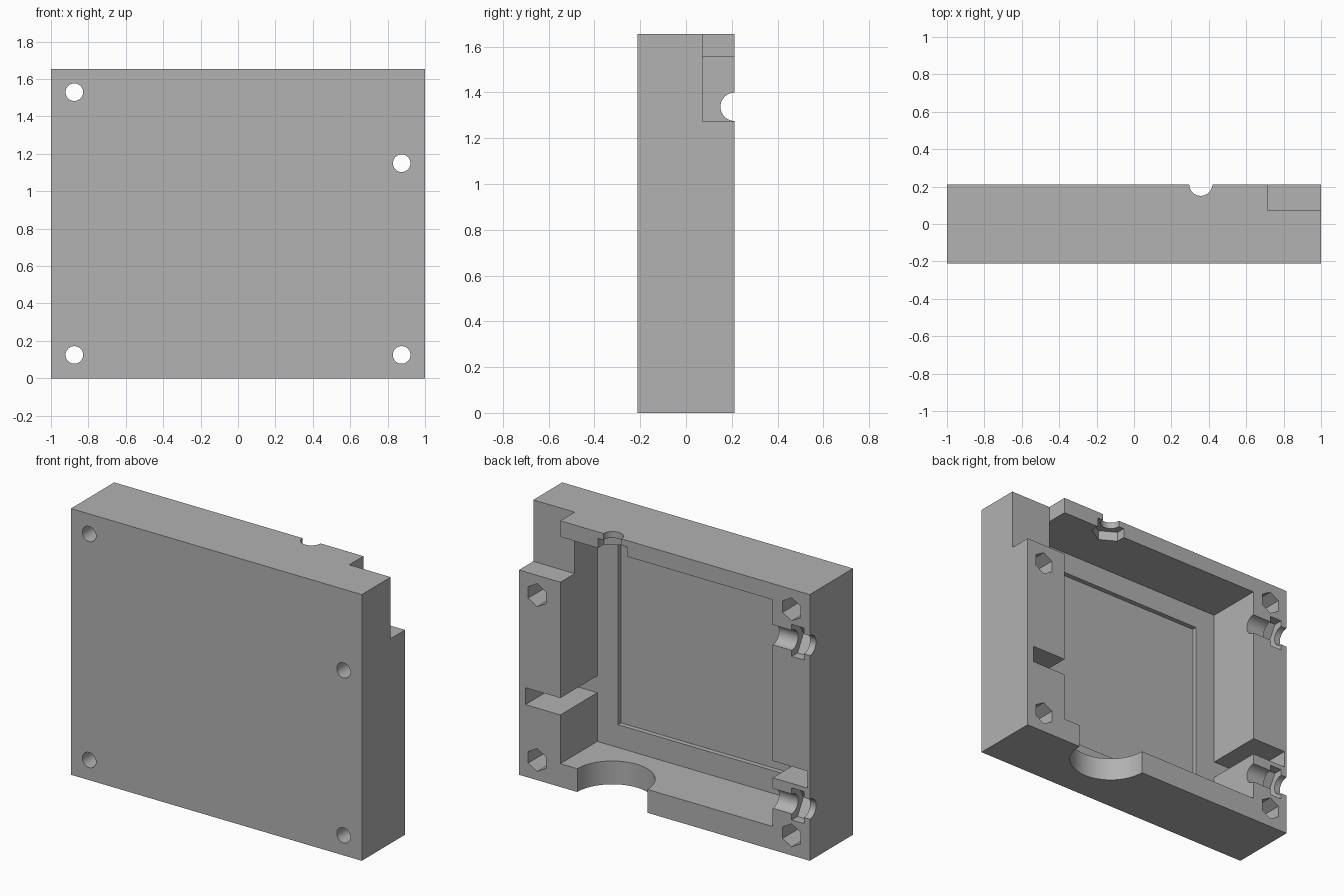
import bpy, bmesh, math
from mathutils import Vector

if "Cube" in bpy.data.objects:
    bpy.data.objects.remove(bpy.data.objects["Cube"], do_unlink=True)

X, Y, Z = Vector((1, 0, 0)), Vector((0, 1, 0)), Vector((0, 0, 1))
BACK, TOP = 0.2125, 1.655
FLOOR = -0.15

grey = bpy.data.materials.new("plain grey")
grey.use_nodes = True
colour = (0.445, 0.445, 0.445, 1)
grey.diffuse_color = colour
grey.node_tree.nodes["Principled BSDF"].inputs["Base Color"].default_value = colour


def finish(name, bm):
    bmesh.ops.recalc_face_normals(bm, faces=bm.faces)
    mesh = bpy.data.meshes.new(name)
    bm.to_mesh(mesh)
    bm.free()
    mesh.materials.append(grey)
    ob = bpy.data.objects.new(name, mesh)
    bpy.context.collection.objects.link(ob)
    return ob


def box(name, low, high):
    bm = bmesh.new()
    bmesh.ops.create_cube(bm, size=1)
    for v in bm.verts:
        v.co = Vector([a + (b - a) * (c + 0.5) for a, b, c in zip(low, high, v.co)])
    return finish(name, bm)


def prism(name, start, axis, length, radius, sides, point):
    """Regular prism along an axis with one corner towards point."""
    bm = bmesh.new()
    side = axis.cross(point)
    ring = []
    for i in range(sides):
        a = math.tau * i / sides
        ring.append(bm.verts.new(Vector(start) + radius * (math.cos(a) * point + math.sin(a) * side)))
    face = bm.faces.new(ring)
    ext = bmesh.ops.extrude_face_region(bm, geom=[face])
    new = [g for g in ext["geom"] if isinstance(g, bmesh.types.BMVert)]
    bmesh.ops.translate(bm, verts=new, vec=axis * length)
    return finish(name, bm)


case = box("enclosure_half", (-1, -BACK, 0), (1, BACK, TOP))

# Main cavity, shallow floor recess, cross slot and corner notch
cutters = [
    box("cavity_cutter", (-0.745, FLOOR, 0.145), (0.715, 0.4, 1.555)),
    box("recess_cutter", (-0.605, FLOOR - 0.03, 0.287), (0.573, 0, 1.42)),
    box("slot_cutter", (-0.985, FLOOR, 0.448), (0.955, 0.4, 0.553)),
    box("notch_cutter", (0.715, 0.072, 1.273), (1.2, 0.4, 1.9)),
]

# Screw holes with hexagonal nut pockets at the back
for x, z in ((-0.875, 1.53), (-0.875, 0.125), (0.875, 0.125), (0.875, 1.15)):
    cutters.append(prism("screw_cutter", (x, -0.4, z), Y, 0.8, 0.047, 32, Z))
    cutters.append(prism("nut_cutter", (x, BACK - 0.2, z), Y, 0.4, 0.0715, 6, Z))

# Side cable channels with hexagonal nut pockets
for z in (1.337, 0.32):
    cutters.append(prism("channel_cutter", (-1.2, BACK, z), X, 0.6, 0.062, 40, -Y))
    cutters.append(prism("gland_cutter", (-0.959, BACK, z), X, 0.083, 0.115, 6, -Y))

# Top channel with its pocket, and the round opening through the bottom wall
cutters.append(prism("channel_cutter", (0.357, BACK, 1.5), Z, 0.4, 0.062, 40, -Y))
cutters.append(prism("gland_cutter", (0.357, BACK, 1.53), Z, 0.085, 0.115, 6, -Y))
cutters.append(prism("opening_cutter", (0.358, BACK, -0.1), Z, 0.3, 0.241, 64, -Y))

# Cut everything out of the block
bpy.context.view_layer.objects.active = case
for cutter in cutters:
    cutter.hide_render = True
    mod = case.modifiers.new("cut", "BOOLEAN")
    mod.operation = "DIFFERENCE"
    mod.solver = "EXACT"
    mod.object = cutter
    bpy.ops.object.modifier_apply(modifier=mod.name)
    bpy.data.objects.remove(cutter, do_unlink=True)

bpy.ops.object.select_all(action="DESELECT")
case.select_set(True)
bpy.ops.object.shade_smooth_by_angle(angle=math.radians(30))
